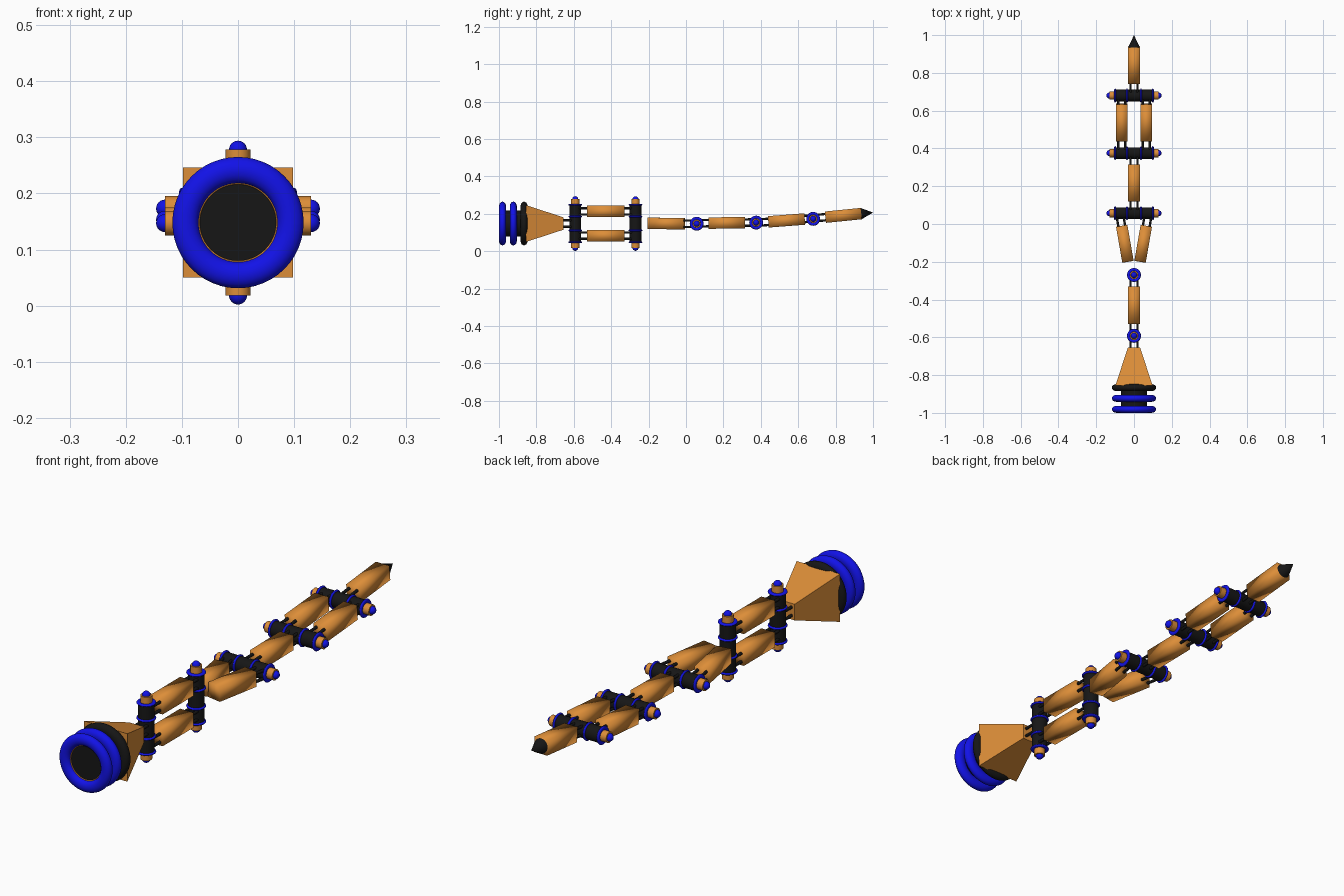
import bpy, bmesh, math
from mathutils import Vector, Matrix

if "Cube" in bpy.data.objects:
    bpy.data.objects.remove(bpy.data.objects["Cube"])

ZC = 0.148  # height of the arm's centre line


def material(name, rgb):
    m = bpy.data.materials.new(name)
    m.diffuse_color = (*rgb, 1)
    m.use_nodes = True
    m.node_tree.nodes["Principled BSDF"].inputs["Base Color"].default_value = m.diffuse_color
    return m


ORANGE = material("orange", (0.72, 0.27, 0.04))
BLUE = material("blue", (0.006, 0.006, 0.80))
BLACK = material("black", (0.008, 0.008, 0.008))


def frame(origin, direction):
    """Matrix whose local z follows the direction, with local x kept level."""
    d = Vector(direction).normalized()
    ref = Vector((0, 0, 1)) if abs(d.z) < 0.9 else Vector((0, 1, 0))
    x = d.cross(ref).normalized()
    y = d.cross(x)
    m = Matrix((x, y, d)).transposed().to_4x4()
    m.translation = Vector(origin)
    return m


def finish(name, bm, mat, matrix, angle=None):
    bmesh.ops.recalc_face_normals(bm, faces=bm.faces)
    me = bpy.data.meshes.new(name)
    bm.to_mesh(me)
    bm.free()
    me.materials.append(mat)
    if angle is not None:
        me.shade_smooth()
        if angle < 180:
            me.set_sharp_from_angle(angle=math.radians(angle))
    ob = bpy.data.objects.new(name, me)
    ob.matrix_world = matrix
    bpy.context.collection.objects.link(ob)
    return ob


def cone(name, a, b, r1, r2, mat, segs=32, angle=40):
    a, b = Vector(a), Vector(b)
    bm = bmesh.new()
    bmesh.ops.create_cone(bm, cap_ends=True, segments=segs, radius1=r1,
                          radius2=r2, depth=(b - a).length)
    return finish(name, bm, mat, frame((a + b) / 2, b - a), angle)


def ring(name, centre, axis, major, radial, axial, mat, segs=48, sides=16):
    bm = bmesh.new()
    loops = []
    for i in range(segs):
        t = 2 * math.pi * i / segs
        loop = []
        for j in range(sides):
            p = 2 * math.pi * j / sides
            r = major + radial * math.cos(p)
            loop.append(bm.verts.new((r * math.cos(t), r * math.sin(t), axial * math.sin(p))))
        loops.append(loop)
    for i in range(segs):
        u, v = loops[i], loops[(i + 1) % segs]
        for j in range(sides):
            k = (j + 1) % sides
            bm.faces.new((u[j], v[j], v[k], u[k]))
    return finish(name, bm, mat, frame(centre, axis), 180)


def link(name, a, b, start_rods=True, end_rods=True, reach=0.05):
    """Softly shaded square bar with four thin rods at its ends."""
    a, b = Vector(a), Vector(b)
    d = (b - a).normalized()
    bm = bmesh.new()
    bmesh.ops.create_cube(bm, size=1)
    bmesh.ops.scale(bm, vec=(0.061, 0.061, (b - a).length), verts=bm.verts)
    finish(name, bm, ORANGE, frame((a + b) / 2, d), 180)
    for use, p, way in ((start_rods, a, -d), (end_rods, b, d)):
        if use:
            rods(name + "_rod", p, way, reach)


def rods(name, p, way, reach):
    m = frame(p, way)
    for sx in (-1, 1):
        for sy in (-1, 1):
            q = m @ Vector((sx * 0.018, sy * 0.017, 0))
            cone(name, q, q + way * reach, 0.006, 0.006, BLACK, 12)


def joint(name, centre, axis):
    """Spool hinge with blue collars and domed orange end caps."""
    c, ax = Vector(centre), Vector(axis)
    cone(name + "_spool", c - ax * 0.1, c + ax * 0.1, 0.031, 0.031, BLACK)
    for s in (-1, 1):
        out = ax * s
        for off in (0.037, 0.1):
            ring(name + "_collar", c + out * off, ax, 0.029, 0.008, 0.005, BLUE, 32, 10)
        cone(name + "_flange", c + out * 0.097, c + out * 0.103, 0.032, 0.032, BLUE)
        cone(name + "_cap", c + out * 0.1, c + out * 0.13, 0.022, 0.022, ORANGE)
        bm = bmesh.new()
        bmesh.ops.create_uvsphere(bm, u_segments=24, v_segments=12, radius=0.016)
        finish(name + "_dome", bm, BLUE, Matrix.Translation(c + out * 0.13), 180)


# Base: ringed drum
cone("base_drum", (0, -0.98, ZC), (0, -0.85, ZC), 0.069, 0.069, BLACK, 48)
ring("drum_rim", (0, -0.98, ZC), (0, 1, 0), 0.07, 0.002, 0.003, ORANGE, 48, 8)
for y, mat in ((-0.981, BLUE), (-0.923, BLUE), (-0.866, BLACK)):
    ring("base_ring", (0, y, ZC), (0, 1, 0), 0.0935, 0.0235, 0.0185, mat)
cone("base_plate", (0, -0.87, ZC), (0, -0.85, ZC), 0.1, 0.1, BLACK, 48)

# Tapered square neck
bm = bmesh.new()
bmesh.ops.create_cone(bm, cap_ends=True, segments=4, radius1=0.098 * math.sqrt(2),
                      radius2=0.033 * math.sqrt(2), depth=0.2)
bmesh.ops.rotate(bm, matrix=Matrix.Rotation(math.pi / 4, 3, 'Z'), verts=bm.verts)
finish("tapered_neck", bm, ORANGE, frame((0, -0.755, ZC), (0, 1, 0)))
rods("neck_rod", Vector((0, -0.66, ZC)), Vector((0, 1, 0)), 0.06)

# Hinges: the first two upright, the others sideways
for y in (-0.592, -0.27):
    joint("upright_hinge", (0, y, ZC), (0, 0, 1))
for y, z in ((0.057, 0.147), (0.375, 0.153), (0.68, 0.173)):
    joint("side_hinge", (0, y, z), (1, 0, 0))

# Arm links
for s in (-1, 1):
    link("lower_link", (0, -0.53, ZC + s * 0.065), (0, -0.33, ZC + s * 0.065))
    link("splayed_link", (s * 0.032, -0.2, 0.149), (s * 0.065, -0.01, 0.147), False)
    link("upper_link", (s * 0.065, 0.44, 0.157), (s * 0.065, 0.635, 0.172))
link("middle_link", (0, 0.12, 0.150), (0, 0.315, 0.153))
link("end_link", (0, 0.745, 0.182), (0, 0.937, 0.201), True, False)

# Pointed tip
cone("pointed_tip", (0, 0.937, 0.201), (0, 1.0, 0.207), 0.03, 0.0, BLACK, 32)
